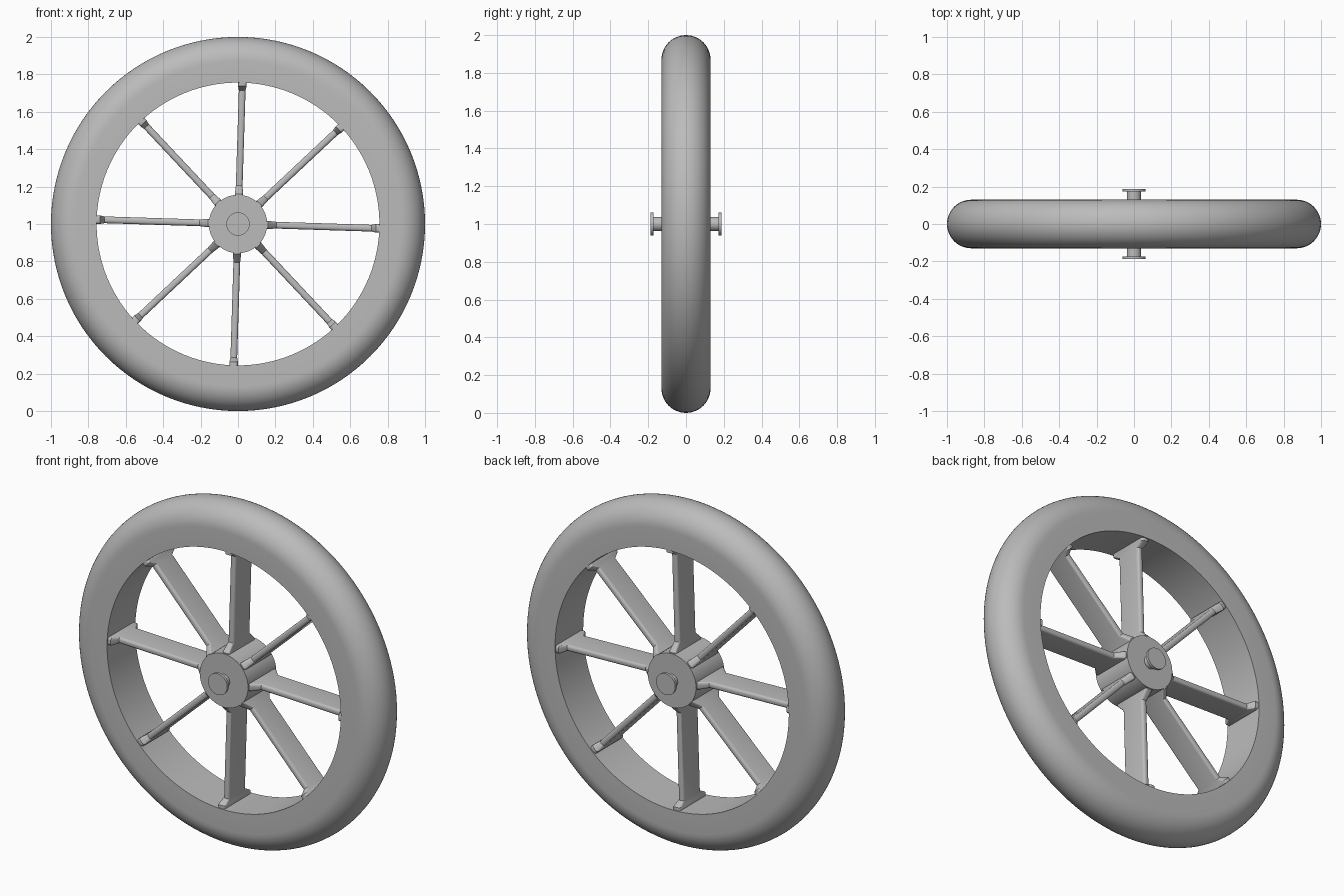
import bpy, bmesh, math
from mathutils import Matrix

if "Cube" in bpy.data.objects:
    bpy.data.objects.remove(bpy.data.objects["Cube"], do_unlink=True)

grey = bpy.data.materials.new("plain grey")
grey.use_nodes = True
COLOUR = (0.5, 0.5, 0.5, 1)
grey.diffuse_color = COLOUR
grey.node_tree.nodes["Principled BSDF"].inputs["Base Color"].default_value = COLOUR

AXLE_HEIGHT = 1.0
HALF = 0.13


def finish(name, bm, angle=35):
    bmesh.ops.recalc_face_normals(bm, faces=bm.faces)
    mesh = bpy.data.meshes.new(name)
    bm.to_mesh(mesh)
    bm.free()
    mesh.materials.append(grey)
    ob = bpy.data.objects.new(name, mesh)
    bpy.context.collection.objects.link(ob)
    ob.location.z = AXLE_HEIGHT
    bpy.ops.object.select_all(action='DESELECT')
    ob.select_set(True)
    bpy.context.view_layer.objects.active = ob
    bpy.ops.object.shade_smooth_by_angle(angle=math.radians(angle))
    return ob


def lathe(name, profile, steps=128, closed=True):
    """Spin (radius, y) points around the axle."""
    bm = bmesh.new()
    verts = [bm.verts.new((r, y, 0)) for r, y in profile]
    pairs = list(zip(verts, verts[1:]))
    if closed:
        pairs.append((verts[-1], verts[0]))
    edges = [bm.edges.new(p) for p in pairs]
    bmesh.ops.spin(bm, geom=verts + edges, cent=(0, 0, 0), axis=(0, 1, 0),
                   angle=math.tau, steps=steps)
    bmesh.ops.remove_doubles(bm, verts=bm.verts, dist=1e-5)
    return finish(name, bm)


# Tyre: flat flanks joined by a round tread
tread = [(1 - HALF + HALF * math.cos(a), HALF * math.sin(a))
         for a in (math.pi * (i / 24 - 0.5) for i in range(25))]
lathe("tyre", [(0.785, -HALF)] + tread + [(0.785, HALF)])

# Rim lining the inside of the tyre
lathe("rim", [(0.756, -HALF), (0.787, -HALF), (0.787, HALF), (0.756, HALF)])

# Hub drum, and axle with a flange on each end
lathe("hub", [(0, -HALF), (0.156, -HALF), (0.156, HALF), (0, HALF)], 64, False)
end = [(0, 0.188), (0.062, 0.188), (0.062, 0.173), (0.038, 0.173)]
lathe("axle", end + [(r, -y) for r, y in reversed(end)], 48, False)


def section(half_width, half_depth, radius, corner_steps=4):
    """Rounded rectangle across a spoke."""
    points = []
    for q, (sx, sy) in enumerate([(1, 1), (-1, 1), (-1, -1), (1, -1)]):
        for i in range(corner_steps + 1):
            a = math.pi / 2 * (q + i / corner_steps)
            points.append((sx * (half_width - radius) + radius * math.cos(a),
                           sy * (half_depth - radius) + radius * math.sin(a)))
    return points


# Spokes: thin deep blades flaring out at the hub and the rim
STATIONS = [(0.10, 0.022, 0.125), (0.16, 0.022, 0.125), (0.205, 0.018, 0.08),
            (0.715, 0.018, 0.08), (0.738, 0.023, 0.124), (0.77, 0.023, 0.125)]
for n in range(8):
    bm = bmesh.new()
    rings = [[bm.verts.new((x, y, r)) for x, y in section(w, d, 0.014)]
             for r, w, d in STATIONS]
    for lower, upper in zip(rings, rings[1:]):
        for i in range(len(lower)):
            j = (i + 1) % len(lower)
            bm.faces.new((lower[i], lower[j], upper[j], upper[i]))
    bm.faces.new(rings[0])
    bm.faces.new(rings[-1])
    turn = Matrix.Rotation(math.radians(1.8 + 45 * n), 4, 'Y')
    bmesh.ops.transform(bm, matrix=turn, verts=bm.verts)
    finish(f"spoke_{n + 1}", bm, 30)
